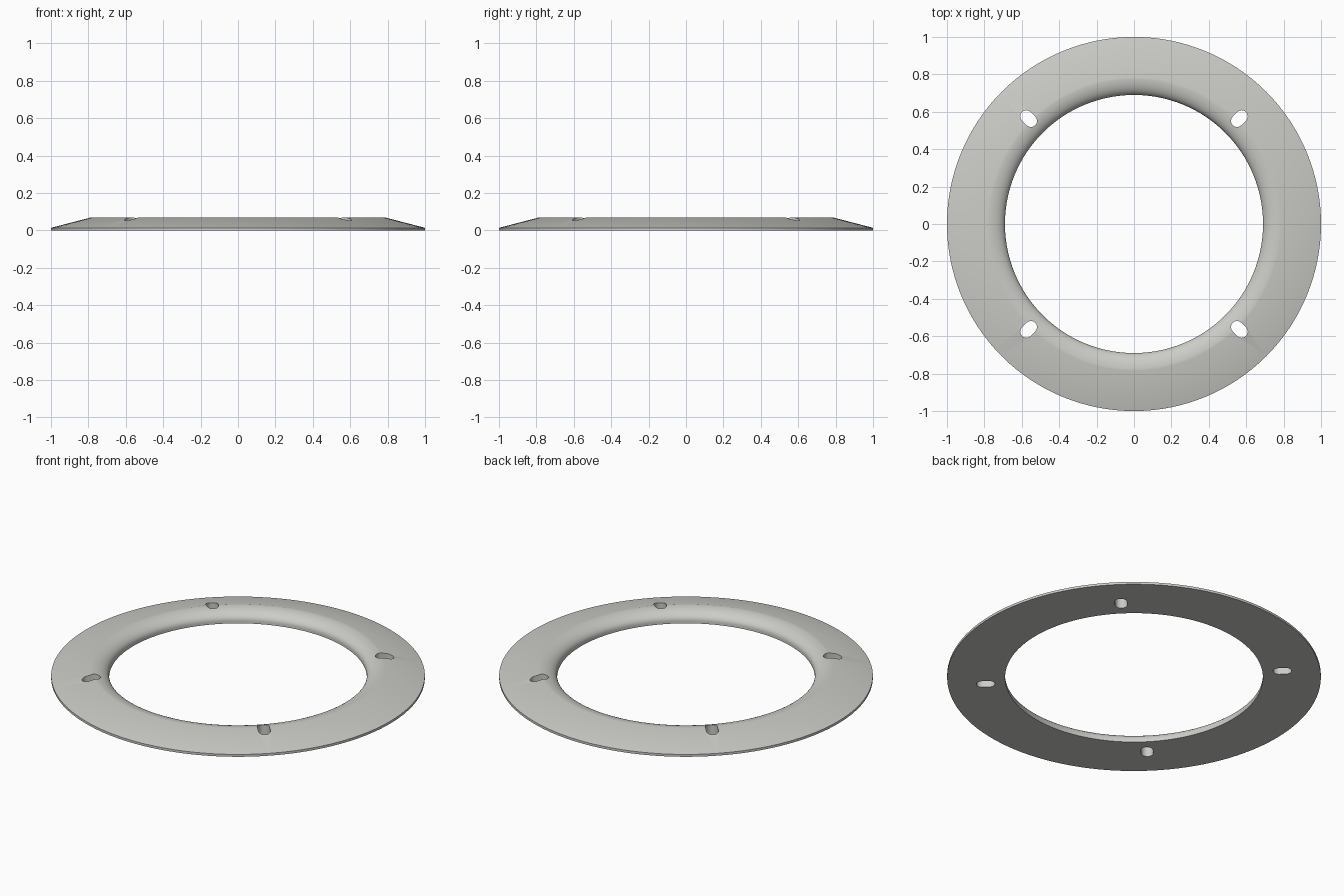
import bpy, bmesh, math
from mathutils import Matrix

if "Cube" in bpy.data.objects:
    bpy.data.objects.remove(bpy.data.objects["Cube"])

SEG = 128
grey = bpy.data.materials.new("light warm grey")
grey.diffuse_color = (0.60, 0.60, 0.57, 1)
grey.use_nodes = True
grey.node_tree.nodes["Principled BSDF"].inputs["Base Color"].default_value = grey.diffuse_color


def new_object(name, bm):
    mesh = bpy.data.meshes.new(name)
    bmesh.ops.recalc_face_normals(bm, faces=bm.faces)
    bm.to_mesh(mesh)
    bm.free()
    ob = bpy.data.objects.new(name, mesh)
    bpy.context.collection.objects.link(ob)
    return ob


# Ring profile (radius, height): flat base, thin rim, cone, rounded inner lip
profile = [(0.69, 0.0), (1.0, 0.0), (1.0, 0.014), (0.785, 0.07)]
for i in range(1, 13):
    a = math.radians(90 + 90 * i / 12)
    profile.append((0.785 + 0.095 * math.cos(a), 0.015 + 0.055 * math.sin(a)))

bm = bmesh.new()
rings = []
for s in range(SEG):
    t = 2 * math.pi * s / SEG
    rings.append([bm.verts.new((r * math.cos(t), r * math.sin(t), z)) for r, z in profile])
n = len(profile)
for s in range(SEG):
    a, b = rings[s], rings[(s + 1) % SEG]
    for i in range(n):
        j = (i + 1) % n
        bm.faces.new((a[i], a[j], b[j], b[i]))
ring = new_object("trim_ring", bm)
ring.data.materials.append(grey)

# Four radial slots for the screws
HALF, RAD, STEPS = 0.0175, 0.0325, 12
bm = bmesh.new()
for k in range(4):
    place = Matrix.Rotation(math.radians(45 + 90 * k), 4, 'Z') @ Matrix.Translation((0.797, 0, -0.1))
    outline = []
    for side, start in ((1, -90), (-1, 90)):
        for i in range(STEPS + 1):
            a = math.radians(start + 180 * i / STEPS)
            co = (side * HALF + RAD * math.cos(a), RAD * math.sin(a), 0)
            outline.append(bm.verts.new(co))
    face = bm.faces.new(outline)
    top = bmesh.ops.extrude_face_region(bm, geom=[face])["geom"]
    top_verts = [v for v in top if isinstance(v, bmesh.types.BMVert)]
    bmesh.ops.translate(bm, verts=top_verts, vec=(0, 0, 0.3))
    bmesh.ops.transform(bm, matrix=place, verts=outline + top_verts)
slots = new_object("slot_cutter", bm)
slots.data.materials.append(grey)
slots.hide_render = True
slots.hide_set(True)

cut = ring.modifiers.new("slots", 'BOOLEAN')
cut.operation = 'DIFFERENCE'
cut.solver = 'EXACT'
cut.object = slots

# Apply the cut, then smooth everything but the sharp edges
bpy.context.view_layer.objects.active = ring
ring.select_set(True)
bpy.ops.object.modifier_apply(modifier=cut.name)
bpy.data.objects.remove(slots)
bpy.ops.object.shade_smooth_by_angle(angle=math.radians(30))
